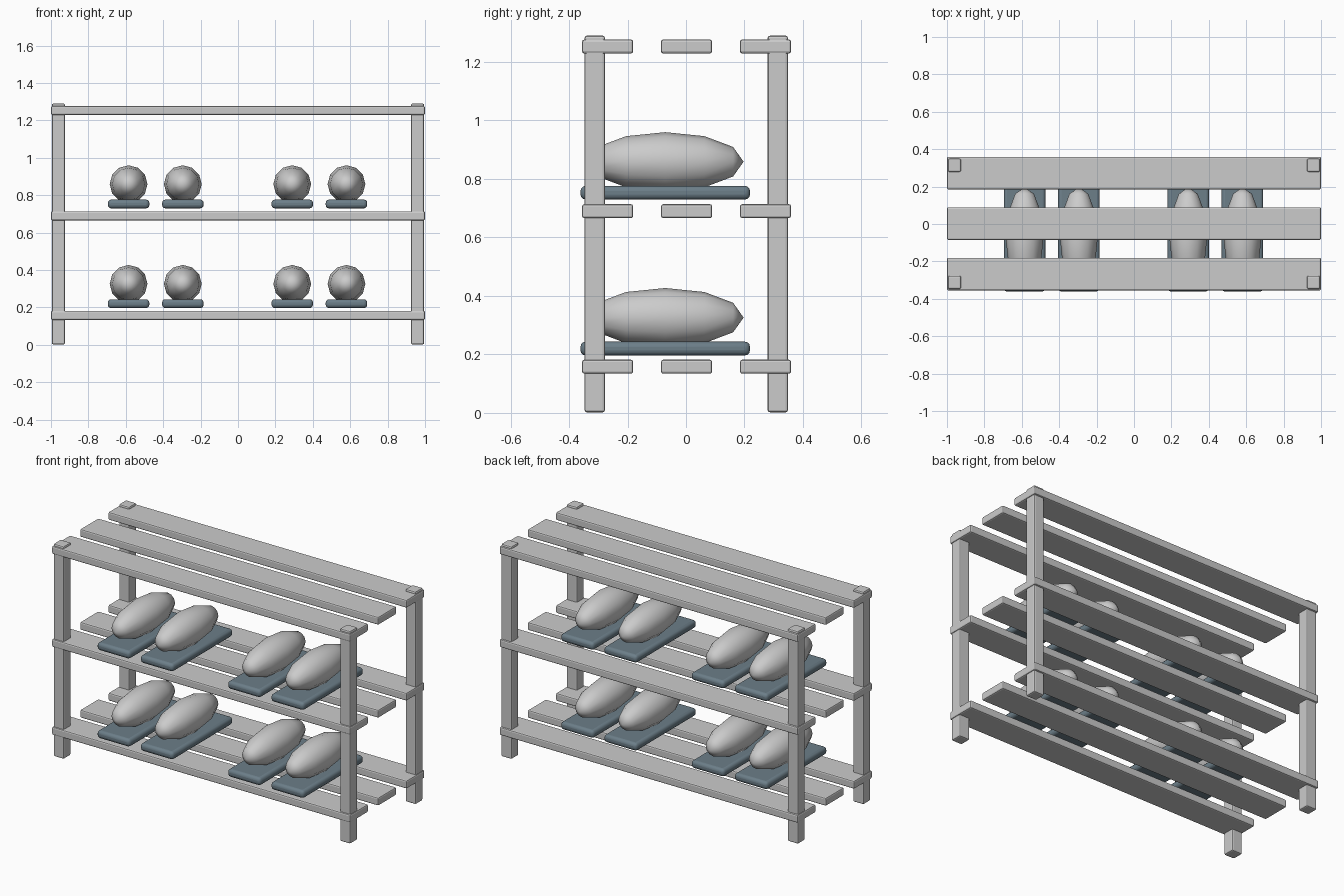
import bpy, math

if "Cube" in bpy.data.objects:
    bpy.data.objects.remove(bpy.data.objects["Cube"])

sole_mat = bpy.data.materials.new("blue_grey")
sole_mat.diffuse_color = (0.15, 0.21, 0.25, 1)
sole_mat.use_nodes = True
sole_mat.node_tree.nodes["Principled BSDF"].inputs["Base Color"].default_value = sole_mat.diffuse_color


def finish(ob, name):
    ob.name = name
    bpy.ops.object.transform_apply(location=False, rotation=True, scale=True)
    return ob


def box(name, loc, size, bevel, segments, smooth=False):
    bpy.ops.mesh.primitive_cube_add(size=1, location=loc)
    ob = bpy.context.object
    ob.scale = size
    finish(ob, name)
    mod = ob.modifiers.new("bevel", 'BEVEL')
    mod.width = bevel
    mod.segments = segments
    if smooth:
        bpy.ops.object.shade_smooth_by_angle(angle=math.radians(40))
    return ob


# Corner posts
for x in (-0.96, 0.96):
    for y in (-0.312, 0.314):
        box("post", (x, y, 0.646), (0.07, 0.07, 1.288), 0.008, 2)

# Three shelves of three slats
for z in (0.158, 0.69, 1.253):
    for y in (-0.268, 0.002, 0.272):
        box("slat", (0, y, z), (2.0, 0.175, 0.048), 0.008, 2)

# Two pairs of shoes on each lower shelf
for z in (0.22, 0.753):
    for x in (-0.585, -0.295, 0.29, 0.58):
        sole = box("shoe_sole", (x, -0.071, z), (0.222, 0.58, 0.047), 0.018, 3, True)
        sole.data.materials.append(sole_mat)
        bpy.ops.mesh.primitive_uv_sphere_add(
            segments=12, ring_count=6, radius=1, location=(x, -0.071, z + 0.106),
            rotation=(math.pi / 2, 0, 0))
        upper = bpy.context.object
        upper.scale = (0.101, 0.101, 0.268)
        finish(upper, "shoe_upper")
        bpy.ops.object.shade_smooth_by_angle(angle=math.radians(40))
